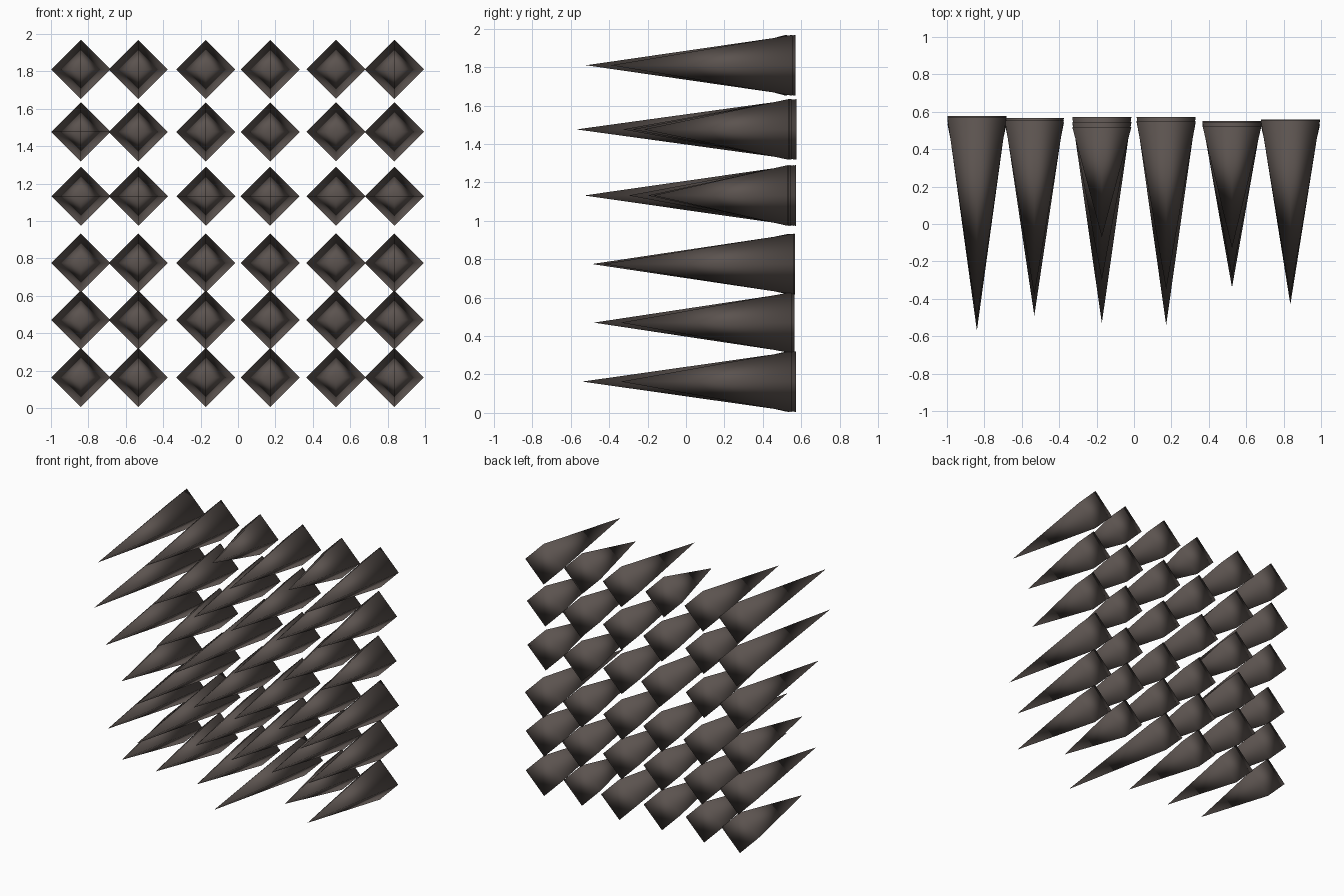
import bpy
import bmesh

if "Cube" in bpy.data.objects:
    bpy.data.objects.remove(bpy.data.objects["Cube"], do_unlink=True)

# One dark stone-brown colour
stone = bpy.data.materials.new("dark_stone")
stone.use_nodes = True
stone.diffuse_color = (0.105, 0.086, 0.078, 1)
stone.node_tree.nodes["Principled BSDF"].inputs["Base Color"].default_value = stone.diffuse_color

RADIUS = 0.158
COLUMNS = (-0.84, -0.533, -0.172, 0.172, 0.524, 0.836)
ROWS = (1.81, 1.476, 1.132, 0.775, 0.47, 0.163)

# Forward reach of each spike in hundredths, top row first
REACH = (
    (52, 38, 7, 35, 13, 39),
    (57, 30, 30, 33, 28, 22),
    (43, 25, 53, 30, 20, 17),
    (23, 49, 30, 30, 25, 43),
    (40, 48, 28, 33, 34, 34),
    (23, 25, 26, 54, 17, 34),
)


def add_spike(name, x, z, reach):
    """Four-sided spike pointing to the front; longer ones sit further back."""
    back = 0.51 + 0.116 * reach
    bm = bmesh.new()
    corners = [bm.verts.new((dx * RADIUS, back, dz * RADIUS))
               for dx, dz in ((1, 0), (0, 1), (-1, 0), (0, -1))]
    tip = bm.verts.new((0, -reach, 0))
    bm.faces.new(corners)
    for i in range(4):
        bm.faces.new((corners[i - 1], corners[i], tip))
    bmesh.ops.recalc_face_normals(bm, faces=bm.faces)
    for face in bm.faces:
        face.smooth = True
    mesh = bpy.data.meshes.new(name)
    bm.to_mesh(mesh)
    bm.free()
    mesh.materials.append(stone)
    spike = bpy.data.objects.new(name, mesh)
    spike.location = (x, 0, z)
    bpy.context.collection.objects.link(spike)


# Grid of spikes
for r, (z, reaches) in enumerate(zip(ROWS, REACH), 1):
    for c, (x, reach) in enumerate(zip(COLUMNS, reaches), 1):
        add_spike(f"spike_row{r}_column{c}", x, z, reach / 100)
